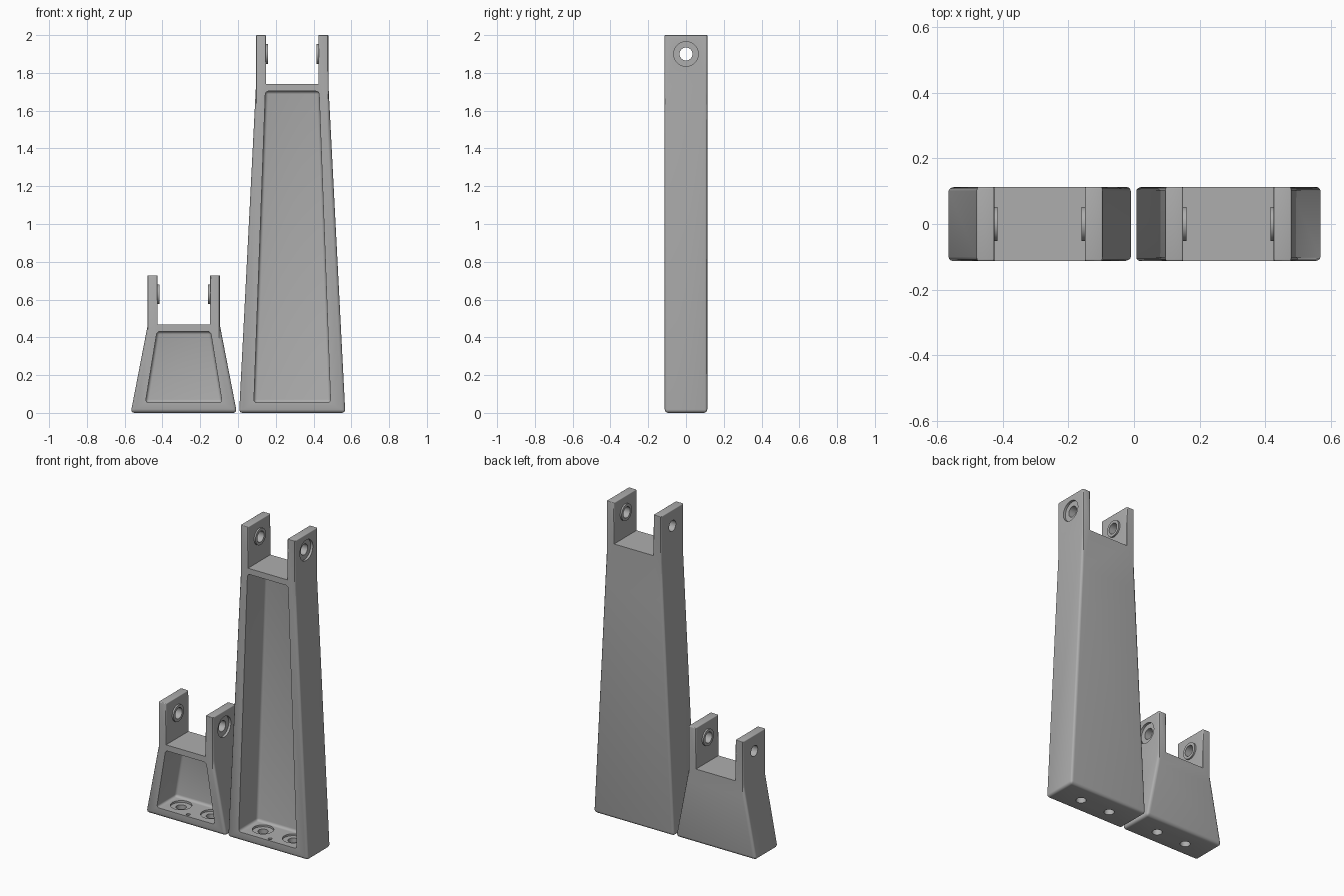
import bpy, bmesh, math
from mathutils import Matrix

cube = bpy.data.objects.get("Cube")
if cube:
    bpy.data.objects.remove(cube)

GREY = (0.42, 0.42, 0.42, 1)
mat = bpy.data.materials.new("satin grey")
mat.use_nodes = True
mat.diffuse_color = GREY
mat.node_tree.nodes["Principled BSDF"].inputs["Base Color"].default_value = GREY

HALF_Y = 0.1125
BASE, EAR_OUT, EAR_IN = 0.281, 0.192, 0.138


def finish(bm, name):
    bmesh.ops.recalc_face_normals(bm, faces=bm.faces)
    mesh = bpy.data.meshes.new(name)
    bm.to_mesh(mesh)
    bm.free()
    mesh.materials.append(mat)
    obj = bpy.data.objects.new(name, mesh)
    bpy.context.collection.objects.link(obj)
    return obj


def prism(profile, y0, y1):
    """Extrude an x-z outline along y."""
    bm = bmesh.new()
    face = bm.faces.new([bm.verts.new((x, y0, z)) for x, z in profile])
    out = bmesh.ops.extrude_face_region(bm, geom=[face])["geom"]
    verts = [v for v in out if isinstance(v, bmesh.types.BMVert)]
    bmesh.ops.translate(bm, vec=(0, y1 - y0, 0), verts=verts)
    bmesh.ops.recalc_face_normals(bm, faces=bm.faces)
    return bm


def cylinder(name, centre, radius, depth, axis):
    bm = bmesh.new()
    turn = Matrix.Rotation(math.pi / 2, 4, "Y") if axis == "X" else Matrix()
    bmesh.ops.create_cone(bm, cap_ends=True, segments=40, radius1=radius, radius2=radius,
                          depth=depth, matrix=Matrix.Translation(centre) @ turn)
    return finish(bm, name)


def modify(obj, kind, **settings):
    mod = obj.modifiers.new(kind.title(), kind)
    for key, value in settings.items():
        setattr(mod, key, value)
    bpy.context.view_layer.objects.active = obj
    bpy.ops.object.modifier_apply(modifier=mod.name)


def combine(obj, tool, operation="DIFFERENCE"):
    modify(obj, "BOOLEAN", operation=operation, solver="EXACT", object=tool)
    bpy.data.objects.remove(tool)


def bracket(name, cx, shoulder, top):
    kink = shoulder - 0.008
    right = [(BASE, 0), (EAR_OUT, kink), (EAR_OUT, top), (EAR_IN, top), (EAR_IN, shoulder)]
    left = [(-x, z) for x, z in reversed(right)]
    bm = prism([(cx + x, z) for x, z in right + left], -HALF_Y, HALF_Y)

    # Generous rounding on the tapered body, fine rounding on the ears
    weight = bm.edges.layers.float.new("bevel_weight_edge")
    for e in bm.edges:
        if e.is_convex and e.calc_face_angle() > math.radians(30):
            zs = [v.co.z for v in e.verts]
            if max(zs) < shoulder - 0.001:
                e[weight] = 1.0
            elif max(zs) > shoulder + 0.001:
                e[weight] = 0.25
    body = finish(bm, name)
    modify(body, "BEVEL", width=0.02, segments=4, limit_method="WEIGHT")

    # Front pocket with rounded corners and a filleted back
    low, high = 0.055, shoulder - 0.037
    shape = [(-0.203, low), (0.203, low), (0.142, high), (-0.142, high)]
    bm = prism([(cx + x, z) for x, z in shape], -0.2, 0.075)
    edges = [e for e in bm.edges if max(v.co.y for v in e.verts) > 0]
    bmesh.ops.bevel(bm, geom=edges, offset=0.016, segments=4, profile=0.5, affect="EDGES")
    combine(body, finish(bm, "pocket_cutter"))

    # Pivot bosses inside the ears, bored through, with one outer recess
    pivot = top - 0.1
    for side in (-1, 1):
        centre = (cx + side * (EAR_IN + 0.005), 0, pivot)
        combine(body, cylinder("boss", centre, 0.052, 0.03, "X"), "UNION")
    combine(body, cylinder("bore", (cx, 0, pivot), 0.034, 0.6, "X"))
    combine(body, cylinder("recess", (cx + EAR_OUT, 0, pivot), 0.065, 0.03, "X"))

    # Countersunk floor holes and a small drain hole
    for side in (-1, 1):
        x = cx + side * 0.106
        combine(body, cylinder("floor_recess", (x, -0.008, low), 0.062, 0.024, "Z"))
        combine(body, cylinder("floor_hole", (x, -0.008, low), 0.03, 0.2, "Z"))
    combine(body, cylinder("drain", (cx, -0.088, low), 0.012, 0.02, "Z"))

    bpy.ops.object.select_all(action="DESELECT")
    body.select_set(True)
    bpy.context.view_layer.objects.active = body
    bpy.ops.object.shade_smooth_by_angle(angle=math.radians(30))


bracket("short_bracket", -0.287, 0.468, 0.728)
bracket("tall_bracket", 0.287, 1.74, 2.0)
